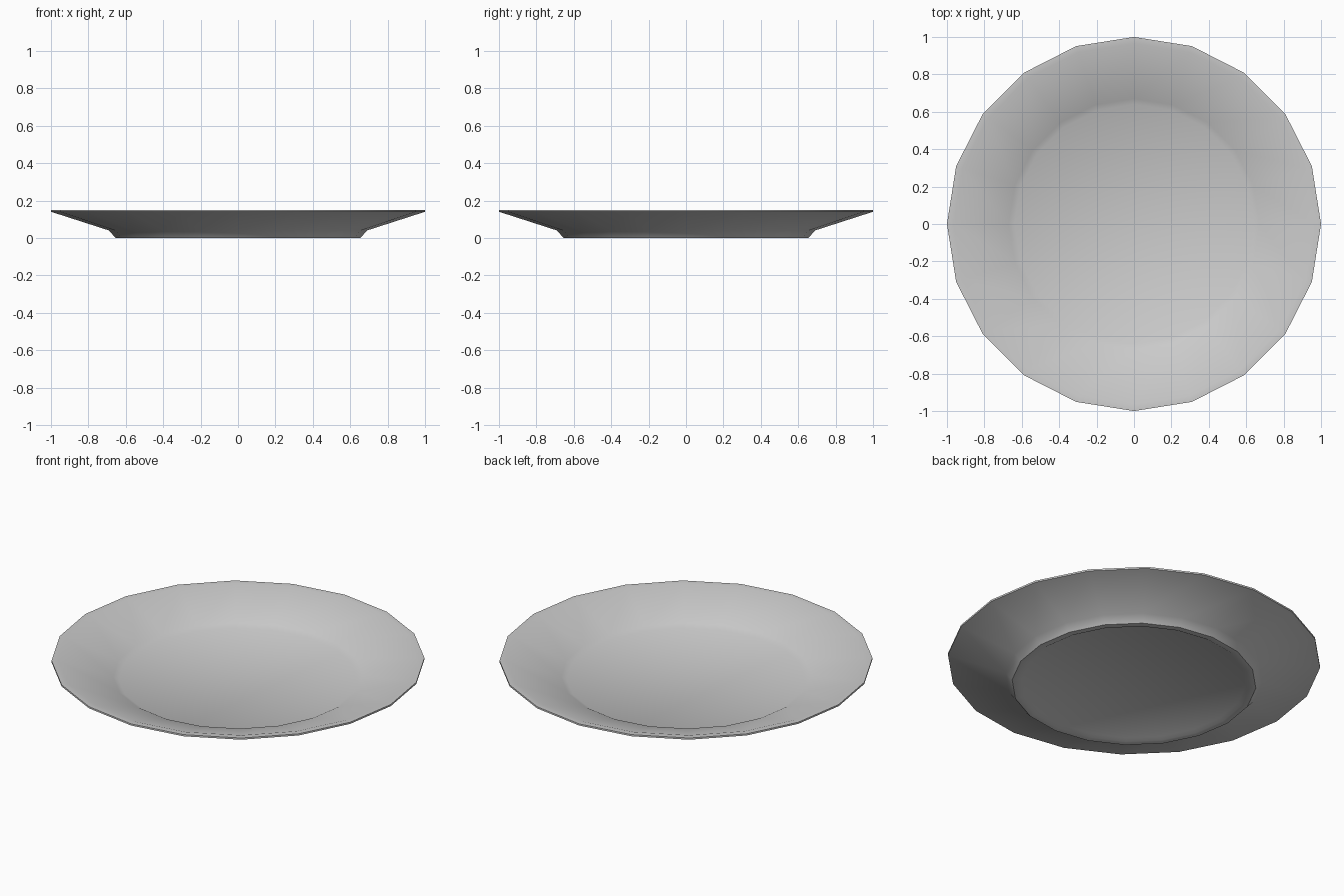
import bpy, bmesh
from math import cos, sin, pi, radians

if "Cube" in bpy.data.objects:
    bpy.data.objects.remove(bpy.data.objects["Cube"])

SIDES = 20
# (radius, height): underside centre, foot, outer wall, rim, inner wall, floor
PROFILE = [(0.60, 0.012), (0.62, 0.0), (0.655, 0.0), (0.69, 0.04), (1.0, 0.14),
           (1.0, 0.15), (0.965, 0.15), (0.67, 0.052), (0.64, 0.036)]

bm = bmesh.new()
# Lathe the profile into rings
rings = [[bm.verts.new((r * cos(2 * pi * i / SIDES), r * sin(2 * pi * i / SIDES), z))
          for i in range(SIDES)] for r, z in PROFILE]
for a, b in zip(rings, rings[1:]):
    for i in range(SIDES):
        j = (i + 1) % SIDES
        bm.faces.new((a[i], a[j], b[j], b[i]))
# Underside and eating surface
bm.faces.new(rings[0][::-1])
bm.faces.new(rings[-1])
bmesh.ops.recalc_face_normals(bm, faces=bm.faces)

mesh = bpy.data.meshes.new("plate")
bm.to_mesh(mesh)
bm.free()
plate = bpy.data.objects.new("plate", mesh)
bpy.context.collection.objects.link(plate)

# Smooth walls, crisp rim and foot
bpy.context.view_layer.objects.active = plate
plate.select_set(True)
bpy.ops.object.shade_smooth_by_angle(angle=radians(35))
